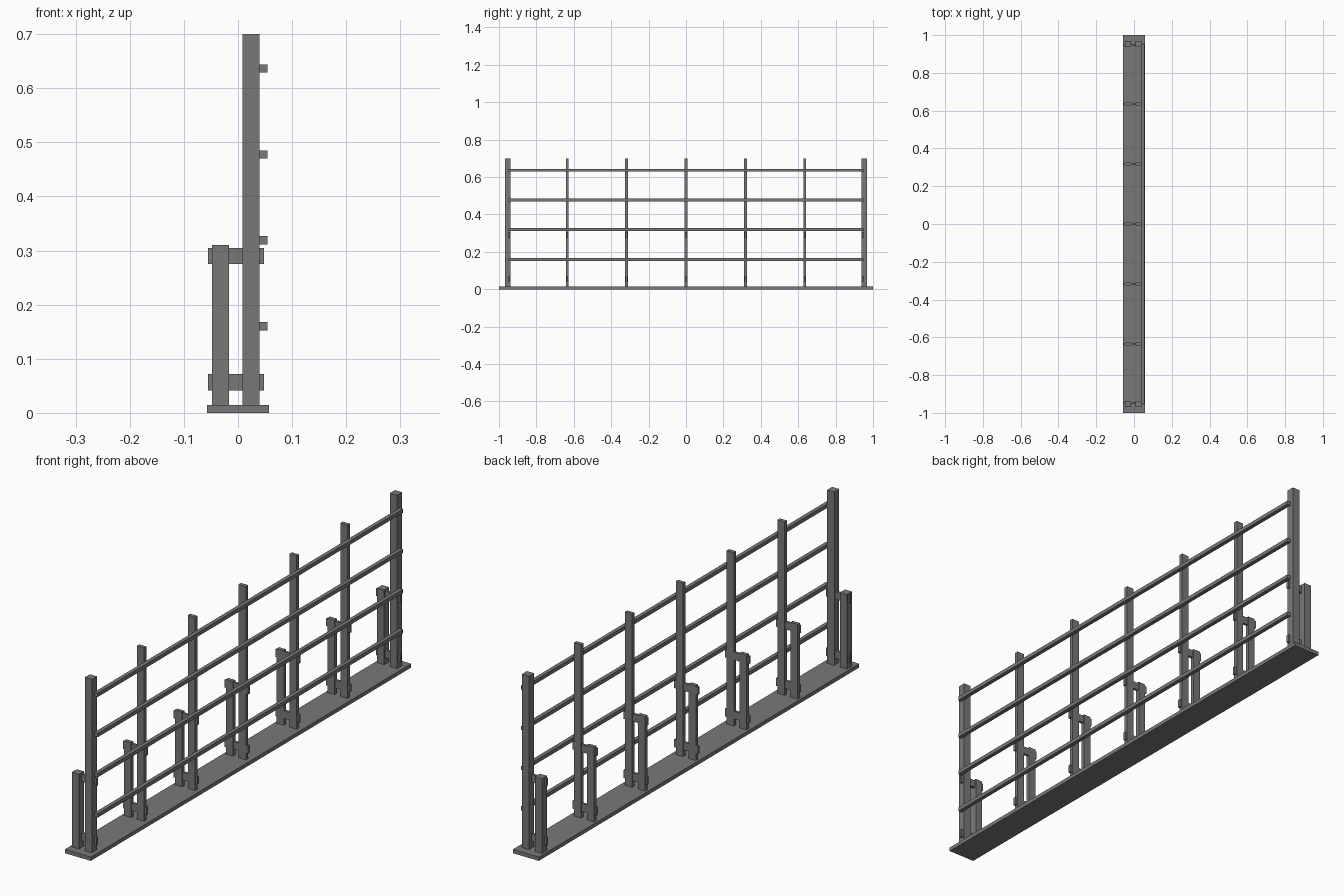
import bpy, bmesh
from mathutils import Matrix, Vector

if "Cube" in bpy.data.objects:
    bpy.data.objects.remove(bpy.data.objects["Cube"])

steel = bpy.data.materials.new("dark grey steel")
steel.diffuse_color = (0.19, 0.19, 0.19, 1)
steel.use_nodes = True
steel.node_tree.nodes["Principled BSDF"].inputs["Base Color"].default_value = steel.diffuse_color


def box(name, x0, x1, y0, y1, z0, z1):
    bm = bmesh.new()
    size = Matrix.Diagonal((x1 - x0, y1 - y0, z1 - z0, 1))
    bmesh.ops.create_cube(bm, size=1, matrix=size)
    mesh = bpy.data.meshes.new(name)
    bm.to_mesh(mesh)
    bm.free()
    mesh.materials.append(steel)
    obj = bpy.data.objects.new(name, mesh)
    obj.location = Vector((x0 + x1, y0 + y1, z0 + z1)) / 2
    bpy.context.collection.objects.link(obj)
    return obj


# floor plate
box("base_plate", -0.057, 0.057, -1, 1, 0, 0.015)

# seven pairs of tall and short posts, thicker at both ends
for i in range(-3, 4):
    y = i * 0.3175
    end = abs(i) == 3
    h = 0.0155 if end else 0.0075
    box("tall_post", 0.008, 0.0395, y - h, y + h, 0.015, 0.70)
    box("short_post", -0.048, -0.017, y - h, y + h, 0.015, 0.31)
    # flat tie bars passing through each pair
    t = 0.005
    yc = y - 0.006 * (i // 3 if i > 0 else -1) if end else y
    box("lower_tie_bar", -0.0555, 0.048, yc - t, yc + t, 0.041, 0.072)
    box("upper_tie_bar", -0.0555, 0.048, yc - t, yc + t, 0.275, 0.305)

# four long rails on the outer face of the tall posts
for z in (0.160, 0.319, 0.4775, 0.6365):
    box("rail", 0.039, 0.0545, -0.953, 0.953, z - 0.0075, z + 0.0075)
